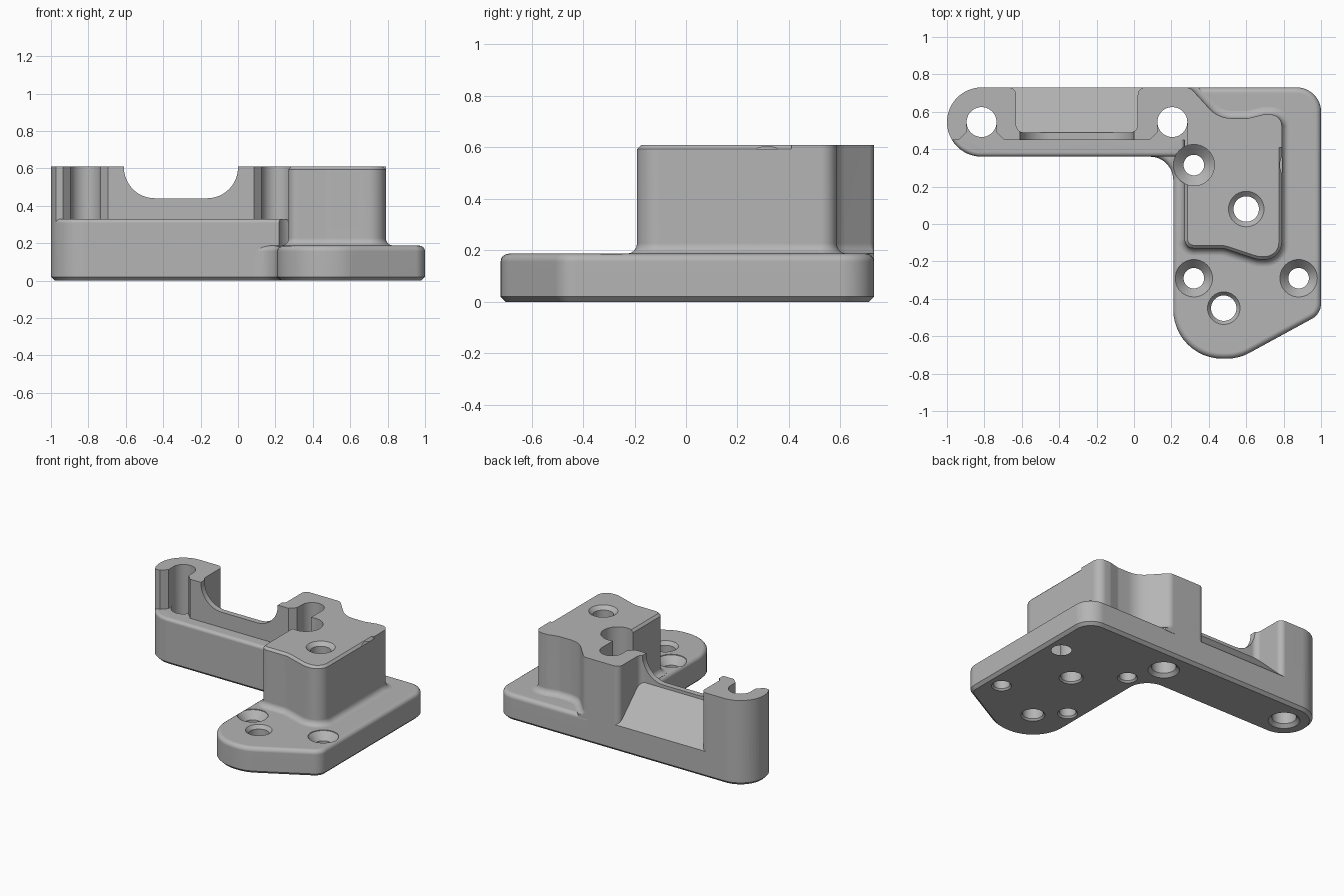
import bpy, bmesh, math
from mathutils import Vector

if "Cube" in bpy.data.objects:
    bpy.data.objects.remove(bpy.data.objects["Cube"], do_unlink=True)

BACK, PLATE_TOP, LEDGE, TOP = 0.73, 0.187, 0.33, 0.61

metal = bpy.data.materials.new("machined_grey")
metal.use_nodes = True
grey = (0.46, 0.46, 0.46, 1)
metal.diffuse_color = grey
metal.node_tree.nodes["Principled BSDF"].inputs["Base Color"].default_value = grey


def rounded(corners, step=7.5):
    """Counter-clockwise outline; a corner (x, y, r) becomes an arc."""
    out, n = [], len(corners)
    for i, c in enumerate(corners):
        p = Vector(c[:2])
        if len(c) == 2:
            out.append(p)
            continue
        a = (Vector(corners[i - 1][:2]) - p).normalized()
        b = (Vector(corners[(i + 1) % n][:2]) - p).normalized()
        half = a.angle(b) / 2
        centre = p + (a + b).normalized() * c[2] / math.sin(half)
        start = p + a * c[2] / math.tan(half) - centre
        end = p + b * c[2] / math.tan(half) - centre
        t0 = math.atan2(start.y, start.x)
        turn = math.atan2(start.cross(end), start.dot(end))
        k = max(2, round(abs(math.degrees(turn)) / step))
        for j in range(k + 1):
            t = t0 + turn * j / k
            out.append(centre + Vector((math.cos(t), math.sin(t))) * c[2])
    return out


def offset(pts, d):
    """Move an outline outwards by d, staying flush with the back face."""
    out = []
    for i, p in enumerate(pts):
        a = (p - pts[i - 1]).normalized()
        b = (pts[(i + 1) % len(pts)] - p).normalized()
        na, nb = Vector((a.y, -a.x)), Vector((b.y, -b.x))
        q = p + (na + nb) * d / max(0.3, 1 + na.dot(nb))
        out.append(Vector((q.x, min(q.y, BACK))) if d > 0 else q)
    return out


def solid(name, rings):
    """Skin a stack of equal rings and cap both ends."""
    bm = bmesh.new()
    rows = [[bm.verts.new(v) for v in ring] for ring in rings]
    n = len(rows[0])
    for lo, hi in zip(rows, rows[1:]):
        for i in range(n):
            j = (i + 1) % n
            bm.faces.new((lo[i], lo[j], hi[j], hi[i]))
    bm.faces.new(rows[0][::-1])
    bm.faces.new(rows[-1])
    bmesh.ops.recalc_face_normals(bm, faces=bm.faces)
    me = bpy.data.meshes.new(name)
    bm.to_mesh(me)
    bm.free()
    me.materials.append(metal)
    ob = bpy.data.objects.new(name, me)
    bpy.context.collection.objects.link(ob)
    return ob


def loft(name, outline, layers):
    return solid(name, [[(p.x, p.y, z) for p in (offset(outline, d) if d else outline)]
                        for z, d in layers])


def drill(x, y, profile, segments=40):
    angles = [math.tau * i / segments for i in range(segments)]
    return solid("drill", [[(x + r * math.cos(t), y + r * math.sin(t), z) for t in angles]
                           for r, z in profile])


def box(x0, x1, y0, y1, z0, z1):
    return loft("box", rounded([(x0, y0), (x1, y0), (x1, y1), (x0, y1)]), [(z0, 0), (z1, 0)])


def combine(target, other, operation):
    mod = target.modifiers.new("combine", "BOOLEAN")
    mod.operation, mod.solver, mod.object = operation, "EXACT", other
    bpy.context.view_layer.objects.active = target
    bpy.ops.object.modifier_apply(modifier=mod.name)
    bpy.data.objects.remove(other, do_unlink=True)


def round_top(z, r):
    """Layers of a quarter-round top edge."""
    return [(z - r + r * math.sin(t), r * math.cos(t) - r)
            for t in (math.pi / 8 * i for i in range(5))]


def cove(z, r):
    """Layers of a concave fillet rising from a flat."""
    return [(z - 0.02, r)] + [(z + r - r * math.cos(t), r - r * math.sin(t))
                              for t in (math.pi / 8 * i for i in range(5))]


chamfer_foot = [(0, -0.02), (0.02, 0)]

# mounting plate, with a swept inside corner towards the arm
bracket = loft("bracket", rounded([
    (0.21, -0.72, 0.262), (0.56, -0.72, 0.25), (1, -0.48, 0.09), (1, BACK, 0.13),
    (0.07, BACK), (0.07, 0.36), (0.21, 0.36, 0.125)]),
    chamfer_foot + round_top(PLATE_TOP, 0.03))

# arm with a rounded end, and the taller wall along its back
arm_outline = rounded([(-1, 0.36, 0.1849), (0.27, 0.36), (0.27, BACK), (-1, BACK, 0.1849)])
arm = loft("arm", arm_outline, chamfer_foot + round_top(LEDGE, 0.022))
wall = loft("wall", arm_outline, [(0.2, 0), (TOP, 0)])
combine(wall, box(-1.2, 0.5, 0.2, 0.45, 0.1, 0.8), "DIFFERENCE")

# raised block: chamfered front and plain rear with a hollow back corner
front_block = loft("front_block", rounded([
    (0.27, -0.13, 0.05), (0.48, -0.13, 0.12), (0.66, -0.19, 0.12), (0.79, -0.19, 0.09),
    (0.79, 0.5), (0.27, 0.5)]),
    cove(PLATE_TOP, 0.04) + [(TOP - 0.016, 0), (TOP, -0.016)])
rear_block = loft("rear_block", rounded([
    (0.1, 0.5), (0.28, 0.5), (0.28, 0.41), (0.79, 0.41), (0.79, 0.585, 0.06),
    (0.69, 0.585, 0.06), (0.61, 0.565, 0.06), (0.45, 0.565, 0.16), (0.3, BACK, 0.05),
    (0.1, BACK)]),
    cove(PLATE_TOP, 0.04) + [(TOP, 0)])

for part in (arm, wall, front_block, rear_block):
    combine(bracket, part, "UNION")

# pocket behind the wall with a sloping floor
pocket = rounded([(-0.63, 0.49, 0.04), (0.02, 0.49, 0.04), (0.02, BACK, 0.04),
                  (0.1, BACK), (0.1, 0.8), (-0.71, 0.8), (-0.71, BACK), (-0.63, BACK, 0.04)])
cutters = [solid("pocket", [[(p.x, p.y, 0.19 + 0.95 * (BACK - p.y)) for p in pocket],
                            [(p.x, p.y, 0.8) for p in pocket]])]

# round-cornered notch through the thin wall
notch = rounded([(-0.61, 0.44, 0.165), (0, 0.44, 0.165), (0, 0.8), (-0.61, 0.8)])
cutters.append(solid("notch", [[(p.x, y, p.y) for p in notch] for y in (0.4, 0.52)]))

# arm bolt holes, open to the front above the ledge
for x, flare in ((-0.815, 0.04), (0.205, 0)):
    cutters.append(drill(x, 0.545, [(0.108, -0.005), (0.08, 0.023), (0.08, 0.8)]))
    cutters.append(loft("slot", rounded([
        (x - 0.12, 0.3), (x + 0.08 + flare, 0.3), (x + 0.08 + flare, 0.45),
        (x + 0.08, 0.45 + flare), (x + 0.08, 0.545), (x - 0.08, 0.545),
        (x - 0.08, 0.49), (x - 0.12, 0.45)]), [(LEDGE, 0), (0.8, 0)]))

# countersunk screw holes with head clearance above
for x in (0.32, 0.88):
    for y in (-0.29, 0.315):
        head = 0.11 if x < 0.5 and y > 0 else 0.1
        cutters.append(drill(x, y, [(0.07, -0.005), (0.055, 0.012), (0.055, 0.13),
                                    (head, PLATE_TOP - 0.005), (head, 0.8)]))

# dowel holes with small lead-in chamfers
for x, y, z, r in ((0.6, 0.08, TOP, 0.095), (0.48, -0.45, PLATE_TOP, 0.087)):
    cutters.append(drill(x, y, [(0.083, -0.005), (0.068, 0.012), (0.068, z - 0.025),
                                (r, z), (r, z + 0.1)]))

for cutter in cutters:
    combine(bracket, cutter, "DIFFERENCE")

# smooth rounds, crisp edges
bpy.ops.object.select_all(action="DESELECT")
bracket.select_set(True)
bpy.context.view_layer.objects.active = bracket
bpy.ops.object.shade_smooth_by_angle(angle=math.radians(28))
weighted = bracket.modifiers.new("even_shading", "WEIGHTED_NORMAL")
weighted.keep_sharp = True
